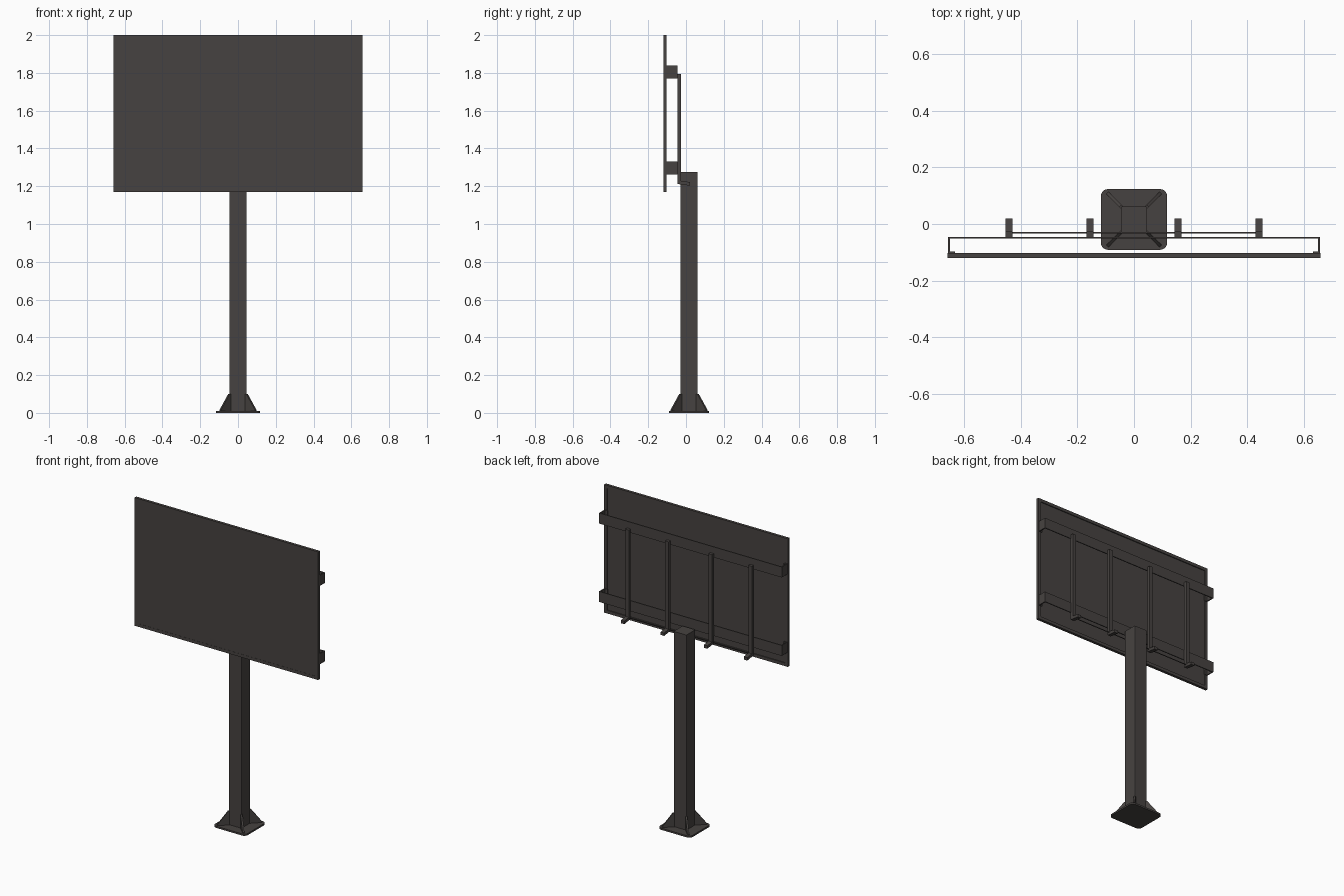
import bpy, bmesh, math
from mathutils import Vector

if "Cube" in bpy.data.objects:
    bpy.data.objects.remove(bpy.data.objects["Cube"])


def mat(name, c):
    m = bpy.data.materials.new(name)
    m.diffuse_color = (*c, 1)
    m.use_nodes = True
    m.node_tree.nodes["Principled BSDF"].inputs["Base Color"].default_value = m.diffuse_color
    return m


STEEL = mat("dark warm steel", (0.062, 0.055, 0.052))


def finish(name, bm):
    bmesh.ops.recalc_face_normals(bm, faces=bm.faces)
    me = bpy.data.meshes.new(name)
    bm.to_mesh(me)
    bm.free()
    me.materials.append(STEEL)
    ob = bpy.data.objects.new(name, me)
    bpy.context.collection.objects.link(ob)
    return ob


def box(name, x, y, z, bevel=0, segs=2):
    bm = bmesh.new()
    bmesh.ops.create_cube(bm, size=1)
    for v in bm.verts:
        v.co = [a + (t + 0.5) * (b - a) for t, (a, b) in zip(v.co, (x, y, z))]
    if bevel:  # round only the vertical edges
        es = [e for e in bm.edges if abs(e.verts[0].co.z - e.verts[1].co.z) > 1e-5]
        bmesh.ops.bevel(bm, geom=es, offset=bevel, segments=segs, affect='EDGES', profile=0.5)
    return finish(name, bm)


def prism(name, pts, offset):
    """Extrude a closed outline along an offset vector."""
    bm = bmesh.new()
    f = bm.faces.new([bm.verts.new(p) for p in pts])
    r = bmesh.ops.extrude_face_region(bm, geom=[f])
    bmesh.ops.translate(bm, vec=offset, verts=[g for g in r["geom"] if isinstance(g, bmesh.types.BMVert)])
    return finish(name, bm)


# base plate and post
CY = 0.016
box("base_plate", (-0.117, 0.117), (CY - 0.107, CY + 0.107), (0, 0.011), 0.025, 5)
box("post", (-0.046, 0.046), (CY - 0.046, CY + 0.046), (0.01, 1.275), 0.004)

# diagonal gussets at the post corners
for sx in (-1, 1):
    for sy in (-1, 1):
        d = Vector((sx, sy, 0)).normalized()
        side = Vector((-d.y, d.x, 0)) * 0.011
        start = Vector((0, CY, 0)) - side / 2
        prof = [(0.055, 0.01), (0.133, 0.01), (0.133, 0.016), (0.068, 0.1), (0.055, 0.1)]
        prism("gusset", [start + d * r + Vector((0, 0, z)) for r, z in prof], side)

# sign board with a raised rim on both sides
box("board", (-0.645, 0.645), (-0.119, -0.108), (1.183, 1.986))
for s in (-1, 1):
    x = sorted((s * 0.638, s * 0.658))
    box("rim_side", x, (-0.12, -0.102), (1.17, 2.0))
for z in (1.17, 1.98):
    box("rim_bar", (-0.638, 0.638), (-0.12, -0.102), (z, z + 0.02))

# two flat straps bent back to the board at both ends
for z0 in (1.262, 1.77):
    o = [(-0.632, -0.102), (-0.655, -0.102), (-0.655, -0.045), (0.655, -0.045),
         (0.655, -0.102), (0.632, -0.102), (0.632, -0.097), (0.648, -0.097),
         (0.648, -0.051), (-0.648, -0.051), (-0.648, -0.097), (-0.632, -0.097)]
    prism("mounting_strap", [(x, y, z0) for x, y in o], Vector((0, 0, 0.068)))

# vertical hooked bars
for x in (-0.441, -0.155, 0.155, 0.441):
    o = [(-0.046, 1.795), (-0.046, 1.212), (-0.03, 1.210), (0.02, 1.203),
         (0.02, 1.222), (-0.026, 1.229), (-0.026, 1.795)]
    prism("hooked_bar", [(x - 0.0125, y, z) for y, z in o], Vector((0.025, 0, 0)))

# thin tie wire linking the bars and post
box("tie_wire", (-0.43, 0.43), (-0.033, -0.029), (1.222, 1.226))
